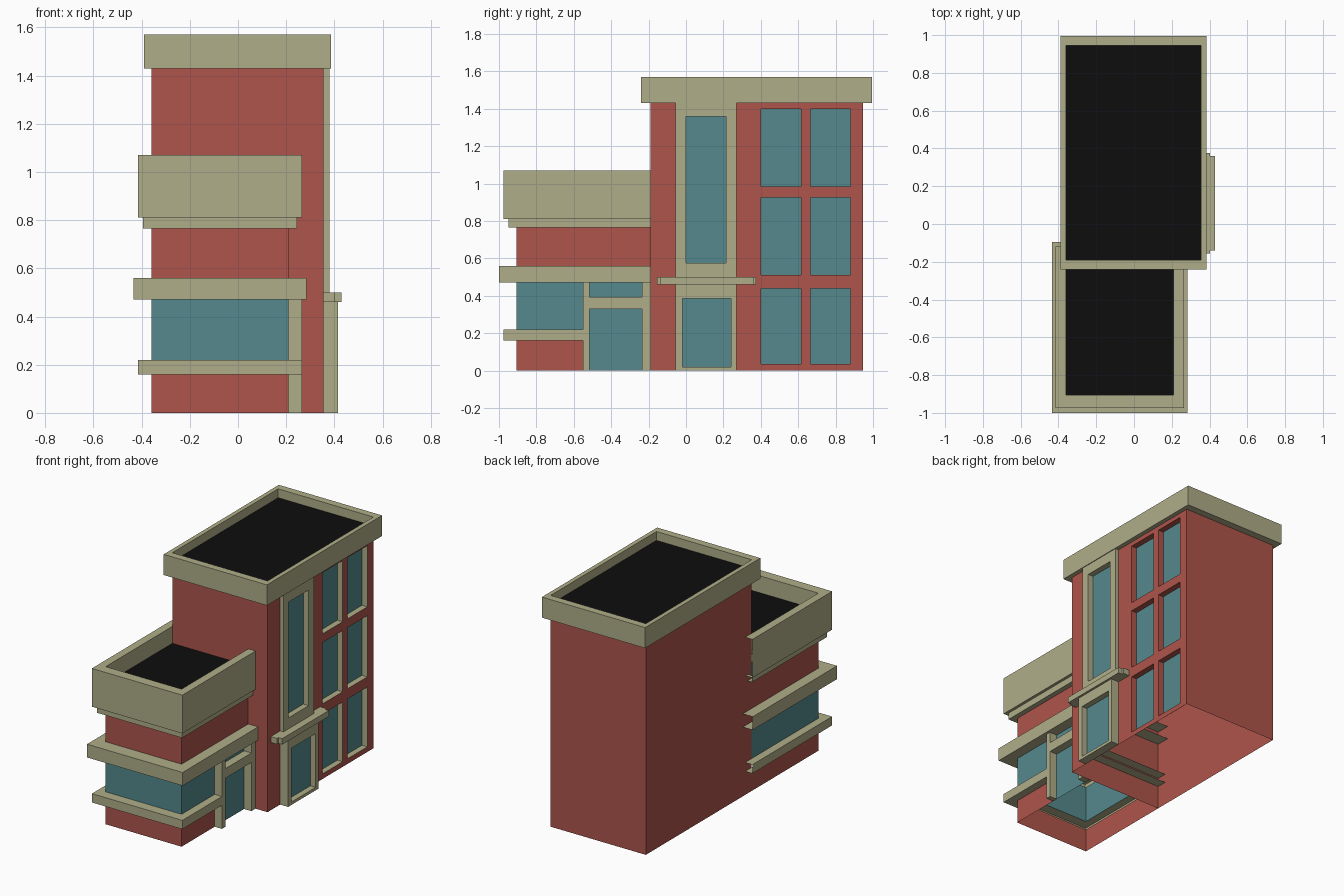
import bpy

if "Cube" in bpy.data.objects:
    bpy.data.objects.remove(bpy.data.objects["Cube"])


def material(name, col):
    m = bpy.data.materials.new(name)
    m.diffuse_color = (*col, 1)
    m.use_nodes = True
    m.node_tree.nodes["Principled BSDF"].inputs["Base Color"].default_value = m.diffuse_color
    return m


RED, TRIM, GLASS, ROOF = range(4)
MATS = [material("brick", (0.42, 0.09, 0.07)), material("trim", (0.43, 0.42, 0.25)),
        material("glass", (0.09, 0.25, 0.27)), material("roof", (0.004, 0.004, 0.004))]


def build(name, quads):
    """Make a mesh object from (material, corner points) faces."""
    verts, index, faces = [], {}, []
    for _, pts in quads:
        face = []
        for p in pts:
            key = tuple(round(c, 4) for c in p)
            if key not in index:
                index[key] = len(verts)
                verts.append(key)
            face.append(index[key])
        faces.append(face)
    me = bpy.data.meshes.new(name)
    me.from_pydata(verts, [], faces)
    for m in MATS:
        me.materials.append(m)
    for poly, (mat, _) in zip(me.polygons, quads):
        poly.material_index = mat
    ob = bpy.data.objects.new(name, me)
    bpy.context.collection.objects.link(ob)


def box(name, x0, x1, y0, y1, z0, z1, mat=TRIM):
    a, b, c, d = (x0, y0), (x1, y0), (x1, y1), (x0, y1)
    quads = [(mat, [(*p, z0), (*q, z0), (*q, z1), (*p, z1)])
             for p, q in ((a, b), (b, c), (c, d), (d, a))]
    quads.append((mat, [(*p, z1) for p in (a, b, c, d)]))
    quads.append((mat, [(*p, z0) for p in (d, c, b, a)]))
    build(name, quads)


def loft(name, path, sx, profile, mats, closed=True, skip=lambda i, j, upright: False, roof=False):
    """Sweep an (offset, z) profile round a plan path of (x, y, dir x, dir y)."""
    def pt(p, q):
        return (p[0] + p[2] * q[0] * sx, p[1] + p[3] * q[0], q[1])
    quads, n = [], len(path)
    for i in range(n if closed else n - 1):
        a, b = path[i], path[(i + 1) % n]
        for j in range(len(profile) - 1):
            p, q = profile[j], profile[j + 1]
            if not skip(i, j, p[0] == q[0]):
                quads.append((mats[j], [pt(a, p), pt(b, p), pt(b, q), pt(a, q)]))
    if roof:
        quads.append((ROOF, [pt(a, profile[-1]) for a in path]))
    build(name, quads)


def panel(name, x, ys, zs, depth, mat, hole, skip=lambda i: False, low=TRIM, high=TRIM, side=0):
    """Wall facing +x with recessed glazed openings."""
    quads = []

    def rim(y0, y1, z0, z1, xa, xb, mats):
        loop = [(y0, z0), (y1, z0), (y1, z1), (y0, z1)]
        for k in range(4):
            p, q = loop[k], loop[(k + 1) % 4]
            quads.append((mats[k], [(xa, *p), (xa, *q), (xb, *q), (xb, *p)]))
    for i in range(len(ys) - 1):
        if skip(i):
            continue
        for j in range(len(zs) - 1):
            y0, y1, z0, z1 = ys[i], ys[i + 1], zs[j], zs[j + 1]
            h = hole(i, j)
            xx = x - depth if h else x
            quads.append((GLASS if h else mat, [(xx, y0, z0), (xx, y1, z0), (xx, y1, z1), (xx, y0, z1)]))
            if h:
                rim(y0, y1, z0, z1, x, x - depth, (low, low, high, high))
    if side:
        rim(ys[0], ys[-1], zs[0], zs[-1], x - side, x, (mat,) * 4)
    build(name, quads)


def corners(x0, x1, y0, y1):
    return [(x1, y1, 1, 1), (x0, y1, -1, 1), (x0, y0, -1, -1), (x1, y0, 1, -1)]


# Tall block: open-bottomed shell with parapet; its right wall is a separate panel
loft("tall_block", corners(-0.36, 0.355, -0.19, 0.945), 0.6,
     [(0, 0), (0, 1.43), (0.05, 1.43), (0.05, 1.57), (0, 1.57), (0, 1.51)],
     [RED, TRIM, TRIM, TRIM, TRIM], skip=lambda i, j, u: i == 3 and j == 0, roof=True)

# Right wall with two columns of three windows, and a gap for the entrance bay
panel("window_wall", 0.355, [-0.19, -0.055, 0.27, 0.40, 0.615, 0.665, 0.88, 0.945],
      [0, 0.035, 0.44, 0.51, 0.925, 0.985, 1.40, 1.43], 0.04, RED,
      lambda i, j: i in (3, 5) and j % 2 == 1, skip=lambda i: i == 1, low=TRIM, high=RED)

# Entrance bay: tall window frame, door frame and stepped canopy
centre = lambda i, j: i == 1 and j == 1
panel("stair_window", 0.38, [-0.055, 0, 0.215, 0.27], [0.48, 0.575, 1.36, 1.43], 0.04,
      TRIM, centre, side=0.025)
panel("entrance_frame", 0.415, [-0.055, -0.02, 0.24, 0.27], [0, 0.02, 0.385, 0.48], 0.04,
      TRIM, centre, side=0.06)
box("canopy_back", 0.355, 0.402, -0.155, 0.375, 0.46, 0.50)
box("canopy_front", 0.355, 0.43, -0.14, 0.36, 0.46, 0.50)

# Low wing: ledges run round the shell and die into the tall block
wing = corners(-0.36, 0.21, -0.905, -0.19)
no_back = lambda i, j, upright: i == 0 and upright
loft("wing_lower", wing + [(0.21, -0.55, 1, 0)], 0.78,
     [(0, 0), (0, 0.16), (0.07, 0.16), (0.07, 0.22), (0, 0.22), (0, 0.47)],
     [RED, TRIM, TRIM, TRIM, GLASS], closed=False, skip=no_back)
loft("wing_upper", wing, 0.78,
     [(0, 0.47), (0.095, 0.47), (0.095, 0.56), (0, 0.56), (0, 0.765), (0.045, 0.765),
      (0.045, 0.81), (0.07, 0.81), (0.07, 1.07), (0, 1.07), (0, 0.955)],
     [TRIM, TRIM, TRIM, RED] + [TRIM] * 6, skip=no_back, roof=True)

# Wing doorway
build("door_glass", [(GLASS, [(0.21, -0.55, 0), (0.21, -0.19, 0), (0.21, -0.19, 0.47), (0.21, -0.55, 0.47)])])
box("door_post_front", 0.21, 0.265, -0.55, -0.515, 0, 0.47)
box("door_post_back", 0.21, 0.265, -0.235, -0.19, 0, 0.47)
box("door_transom", 0.21, 0.265, -0.515, -0.235, 0.33, 0.395)
